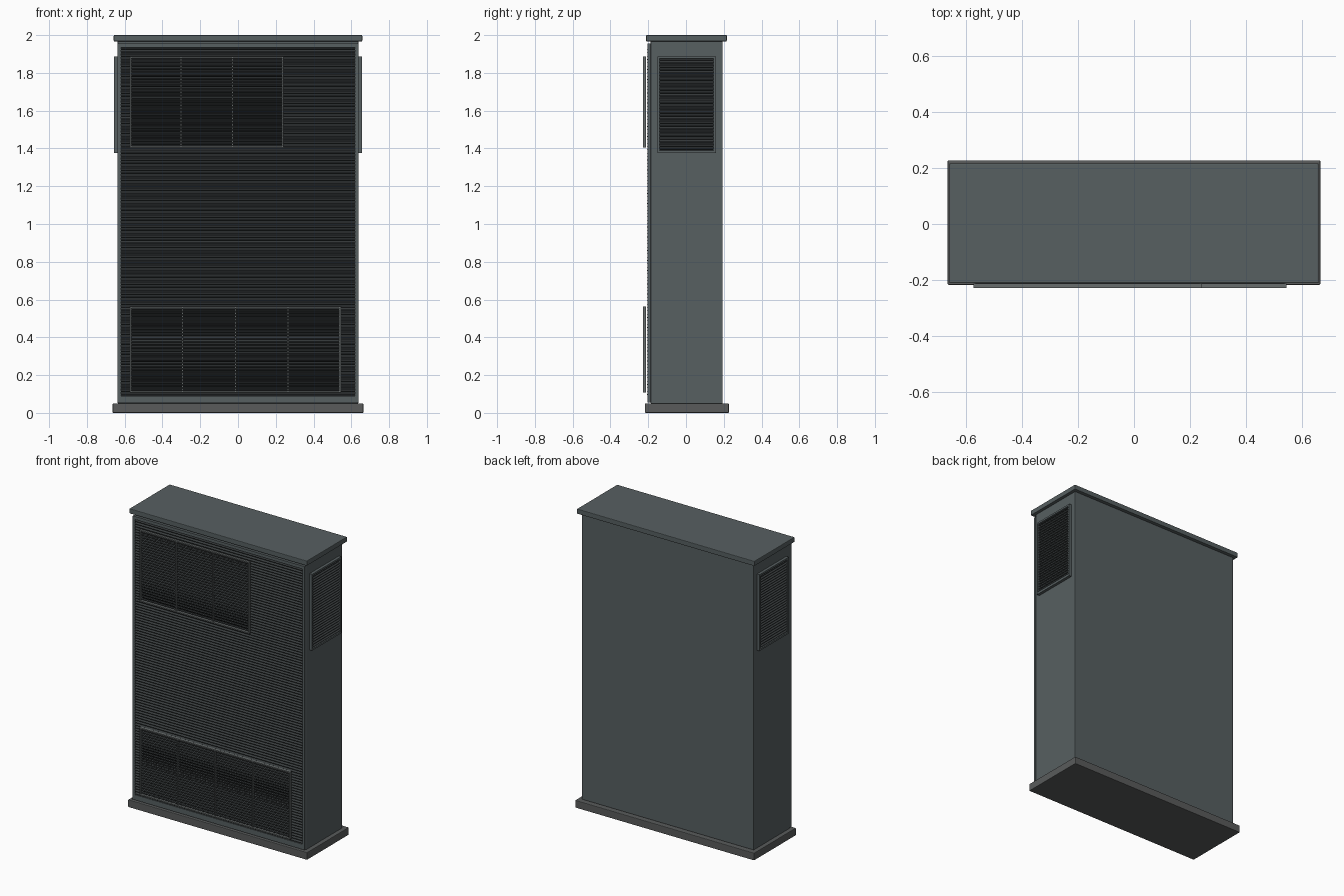
import bpy, bmesh, math
from mathutils import Matrix, Vector

if "Cube" in bpy.data.objects:
    bpy.data.objects.remove(bpy.data.objects["Cube"])


def material(name, rgb):
    m = bpy.data.materials.new(name)
    m.diffuse_color = (*rgb, 1)
    m.use_nodes = True
    m.node_tree.nodes["Principled BSDF"].inputs["Base Color"].default_value = m.diffuse_color
    return m


PAINT = material("slate_paint", (0.095, 0.115, 0.12))
DARK = material("dark_louvre", (0.04, 0.046, 0.048))
BASE = material("base_grey", (0.10, 0.105, 0.105))
TRIM = material("trim_grey", (0.14, 0.155, 0.155))


def boxes(name, items, mat, bevel=0):
    """One object from (min, max, tilt about the long axis) boxes."""
    bm = bmesh.new()
    for lo, hi, rot in items:
        lo, hi = Vector(lo), Vector(hi)
        bmesh.ops.create_cube(bm, size=1, matrix=Matrix.Translation((lo + hi) / 2)
                              @ rot @ Matrix.Diagonal((*(hi - lo), 1)))
    me = bpy.data.meshes.new(name)
    bm.to_mesh(me)
    bm.free()
    ob = bpy.data.objects.new(name, me)
    bpy.context.collection.objects.link(ob)
    me.materials.append(mat)
    if bevel:
        b = ob.modifiers.new("edge_bevel", 'BEVEL')
        b.width, b.segments = bevel, 2
    return ob


I = Matrix.Identity(4)


def front_louvres(name, x0, x1, z0, z1, y, depth, n, mat):
    step = (z1 - z0) / n
    rot = Matrix.Rotation(math.radians(30), 4, 'X')
    boxes(name, [((x0, y - depth / 2, z0 + (i + .5) * step - .003),
                  (x1, y + depth / 2, z0 + (i + .5) * step + .003), rot)
                 for i in range(n)], mat)


# cabinet, cap and plinth
boxes("cabinet_body", [((-.637, -.187, .05), (.637, .193, 1.97), I)], PAINT, .003)
boxes("top_cap", [((-.658, -.211, 1.967), (.658, .216, 2.0), I)], PAINT, .004)
boxes("base_plinth", [((-.664, -.217, 0), (.664, .227, .05), I)], BASE, .004)

# front surround, dark backing and full-width louvres
boxes("front_surround", [
    ((-.637, -.205, .055), (-.62, -.187, 1.955), I),
    ((.62, -.205, .055), (.637, -.187, 1.955), I),
    ((-.62, -.205, .055), (.62, -.187, .09), I),
    ((-.62, -.205, 1.935), (.62, -.187, 1.955), I)], PAINT)
boxes("front_backing", [((-.62, -.191, .09), (.62, -.186, 1.935), I)], DARK)
front_louvres("front_louvres", -.62, .62, .09, 1.935, -.199, .014, 104, DARK)


# framed grilles on the front
def front_grille(name, x0, x1, z0, z1, bays):
    t, ya, yb = .008, -.228, -.212
    bars = [((x0, ya, z0), (x1, yb, z0 + t), I), ((x0, ya, z1 - t), (x1, yb, z1), I),
            ((x0, ya, z0 + t), (x0 + t, yb, z1 - t), I),
            ((x1 - t, ya, z0 + t), (x1, yb, z1 - t), I)]
    for i in range(1, bays):
        x = x0 + (x1 - x0) * i / bays
        bars.append(((x - .0025, ya + .002, z0 + t), (x + .0025, yb, z1 - t), I))
    boxes(name + "_frame", bars, TRIM)
    front_louvres(name + "_slats", x0 + t, x1 - t, z0 + t, z1 - t, -.216, .008,
                  round((z1 - z0) / .0177), DARK)


front_grille("upper_grille", -.572, .241, 1.406, 1.887, 3)
front_grille("lower_grille", -.572, .544, .108, .562, 4)

# framed vents on both sides
for s, side in ((1, "right"), (-1, "left")):
    def span(a, b, y0, y1, z0, z1, rot=I):
        xs = sorted((s * a, s * b))
        return ((xs[0], y0, z0), (xs[1], y1, z1), rot)
    y0, y1, z0, z1, t = -.152, .158, 1.376, 1.888, .012
    boxes(side + "_vent_frame", [
        span(.637, .656, y0, y1, z0, z0 + t), span(.637, .656, y0, y1, z1 - t, z1),
        span(.637, .656, y0, y0 + t, z0 + t, z1 - t),
        span(.637, .656, y1 - t, y1, z0 + t, z1 - t)], PAINT)
    boxes(side + "_vent_backing",
          [span(.636, .640, y0 + t, y1 - t, z0 + t, z1 - t)], DARK)
    n = 28
    step = (z1 - z0 - 2 * t) / n
    tilt = Matrix.Rotation(math.radians(30 * s), 4, 'Y')
    boxes(side + "_vent_slats", [
        span(.641, .653, y0 + t, y1 - t, z0 + t + (i + .5) * step - .003,
             z0 + t + (i + .5) * step + .003, tilt) for i in range(n)], DARK)
